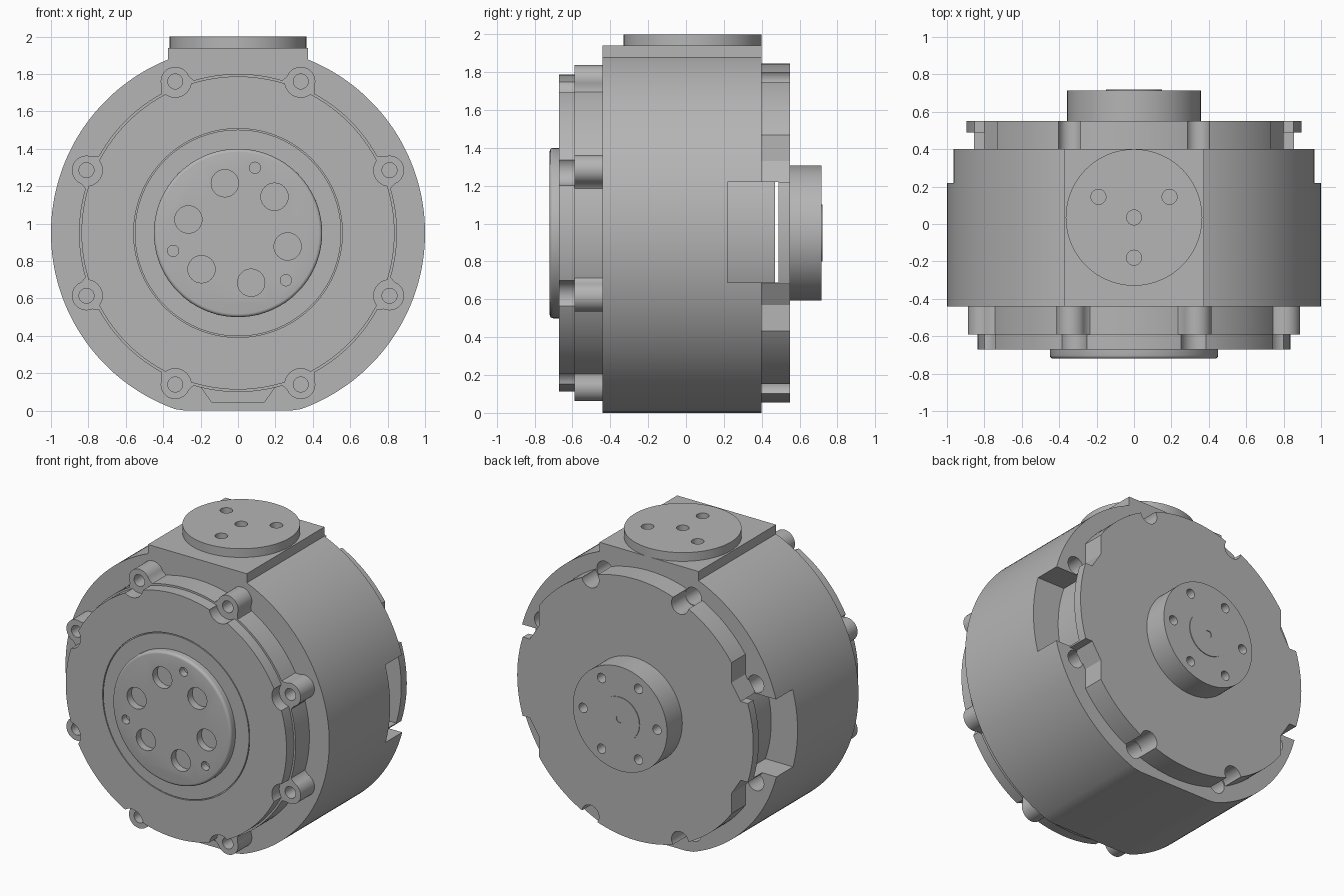
import bpy, bmesh, math
from math import sin, cos, pi, radians

cube = bpy.data.objects.get("Cube")
if cube:
    bpy.data.objects.remove(cube, do_unlink=True)

AXIS = 0.95          # height of the main axis
BOLT_R = 0.877       # bolt circle radius

grey = bpy.data.materials.new("machined grey")
grey.use_nodes = True
colour = (0.46, 0.46, 0.46, 1)
grey.diffuse_color = colour
grey.node_tree.nodes["Principled BSDF"].inputs["Base Color"].default_value = colour


def polar(r, a):
    return (r * cos(a), AXIS + r * sin(a))


def circle(r, x=0, z=AXIS, n=96):
    return [(x + r * cos(2 * pi * i / n), z + r * sin(2 * pi * i / n)) for i in range(n)]


def ring_of(r, pitch, count, start, n=32):
    """Circles spread evenly round the main axis."""
    return [circle(r, *polar(pitch, radians(start) + 2 * pi * i / count), n) for i in range(count)]


def rect(x0, x1, z0, z1):
    return [(x0, z0), (x1, z0), (x1, z1), (x0, z1)]


def prism(name, loops, y0, y1):
    """Extrude closed x-z outlines from y0 to y1."""
    bm = bmesh.new()
    for loop in loops:
        front = [bm.verts.new((x, y0, z)) for x, z in loop]
        back = [bm.verts.new((x, y1, z)) for x, z in loop]
        bm.faces.new(front)
        bm.faces.new(back[::-1])
        for i in range(len(loop)):
            j = (i + 1) % len(loop)
            bm.faces.new((front[j], front[i], back[i], back[j]))
    bmesh.ops.recalc_face_normals(bm, faces=bm.faces)
    mesh = bpy.data.meshes.new(name)
    bm.to_mesh(mesh)
    bm.free()
    mesh.materials.append(grey)
    obj = bpy.data.objects.new(name, mesh)
    bpy.context.collection.objects.link(obj)
    return obj


def apply(obj, mod):
    bpy.context.view_layer.objects.active = obj
    bpy.ops.object.modifier_apply(modifier=mod.name)


def combine(obj, loops, y0, y1, operation="DIFFERENCE"):
    tool = prism("tool", loops, y0, y1)
    mod = obj.modifiers.new("combine", "BOOLEAN")
    mod.operation, mod.solver, mod.object = operation, "EXACT", tool
    apply(obj, mod)
    bpy.data.objects.remove(tool, do_unlink=True)


def round_edges(obj, width):
    mod = obj.modifiers.new("round", "BEVEL")
    mod.width, mod.segments, mod.angle_limit = width, 4, radians(60)
    apply(obj, mod)


def seam(obj, r, y0, y1):
    """Fine circular groove."""
    for radius, sign in ((r, 1),):
        n = 96
        for half in (0, 1):
            a = [pi * half + pi * i / n for i in range(n + 1)]
            arc = [polar(radius, t) for t in a] + [polar(radius - 0.006, t) for t in reversed(a)]
            combine(obj, [arc], y0, y1)


# Main housing: round barrel with flat foot and raised mounting pad
outline = []
for i in range(192):
    x, z = polar(1, 2 * pi * (i + 0.5) / 192)
    if z > AXIS and abs(x) < 0.375:
        continue
    if z > 0:
        outline.append((x, z))
    elif not any(p[1] == 0 for p in outline):
        outline += [(-0.28, 0), (0.28, 0)]
start = next(i for i, p in enumerate(outline) if p[0] < 0 and p[1] > 1.8)
outline[start:start] = [(0.375, 1.877), (0.375, 1.94), (-0.375, 1.94), (-0.375, 1.877)]
housing = prism("main_housing", [outline], -0.44, 0.40)
combine(housing, ring_of(0.06, BOLT_R, 8, 22.5), 0.15, 0.5)
combine(housing, [rect(0.7, 1.1, 0.69, 1.22), rect(-1.1, -0.7, 0.69, 1.22)], 0.22, 0.5)
combine(housing, [[(-0.2, 0.13), (-0.14, 0.045), (0.14, 0.045), (0.2, 0.13)]], -0.5, -0.41)

# Inner drum seen through the side pockets
drum = prism("inner_drum", [circle(0.80)], 0.1, 0.47)

# Round pad on top, turned from the y axis to the z axis
pad = prism("top_pad", [circle(0.365, 0, 0)], -0.06, 0.02)
combine(pad, [circle(0.04, x, z, 32) for x, z in ((0, 0), (-0.19, -0.11), (0.19, -0.11), (0, 0.215))],
        -0.1, -0.01)
for v in pad.data.vertices:
    x, y, z = v.co
    v.co = (x, 0.035 - z, 1.94 - y)

# Front flange with eight bolt lugs
flange = prism("front_flange", [circle(0.85, n=128)], -0.59, -0.43)
lugs = []
for k in range(8):
    a = radians(22.5 + 45 * k)
    local = [(0.80, -0.13), (0.85, -0.09)]
    local += [(BOLT_R + 0.078 * cos(t), 0.078 * sin(t)) for t in (pi * (i / 16 - 0.5) for i in range(17))]
    local += [(0.85, 0.09), (0.80, 0.13)]
    lugs.append([(r * cos(a) - t * sin(a), AXIS + r * sin(a) + t * cos(a)) for r, t in local])
combine(flange, lugs, -0.59, -0.43, "UNION")
combine(flange, ring_of(0.04, BOLT_R, 8, 22.5), -0.7, -0.45)

# Front cover, scalloped round the bolts
cover = prism("front_cover", [circle(0.837, n=128)], -0.67, -0.58)
combine(cover, ring_of(0.085, BOLT_R, 8, 22.5), -0.8, -0.5)
seam(cover, 0.558, -0.7, -0.66)

# Output disc with counterbored screws and dowel holes
disc = prism("output_disc", [circle(0.45)], -0.72, -0.60)
round_edges(disc, 0.018)
combine(disc, ring_of(0.073, 0.275, 6, 44.8), -0.8, -0.67)
combine(disc, ring_of(0.042, 0.275, 6, 44.8), -0.8, -0.62)
combine(disc, ring_of(0.03, 0.36, 3, 75.4), -0.8, -0.65)

# Rear cover: bolt grooves, side notches and a slot right across
rear = prism("rear_cover", [circle(0.895, n=128)], 0.39, 0.55)
combine(rear, [circle(0.065, sx * 0.34, AXIS + sz * 0.81, 32) for sx in (-1, 1) for sz in (-1, 1)],
        0.3, 0.7)
notch = [(0.73, 0.54), (0.73, 0.38), (0.80, 0.27), (1.1, 0.27), (1.1, 0.54)]
combine(rear, [[(sx * x, AXIS + sz * z) for x, z in notch] for sx in (-1, 1) for sz in (-1, 1)], 0.3, 0.7)
combine(rear, [rect(-1.1, 1.1, 0.69, 1.22)], 0.3, 0.49)

# Rear boss with six screw holes and a small centre cap
boss = prism("rear_boss", [circle(0.357)], 0.54, 0.715)
combine(boss, ring_of(0.032, 0.28, 6, 0), 0.62, 0.8)
cap = prism("centre_cap", [circle(0.15)], 0.70, 0.72)
combine(cap, [circle(0.025, n=24)], 0.705, 0.8)

# Smooth curved walls, keep machined edges sharp
parts = [housing, drum, pad, flange, cover, disc, rear, boss, cap]
for obj in parts:
    bpy.ops.object.select_all(action="DESELECT")
    obj.select_set(True)
    bpy.context.view_layer.objects.active = obj
    bpy.ops.object.shade_smooth_by_angle(angle=radians(30))
